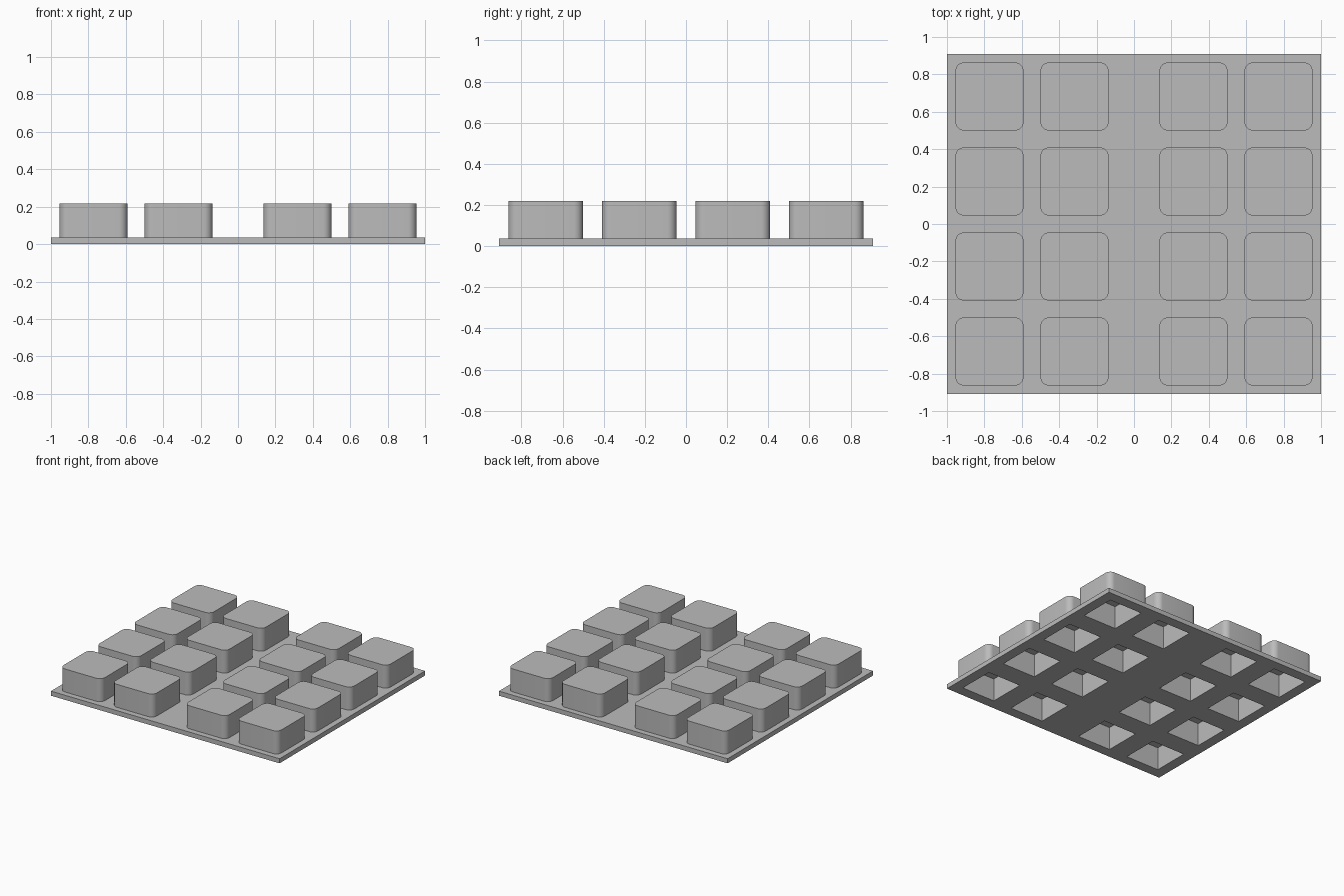
import bpy, bmesh, math
from mathutils import Matrix

default = bpy.data.objects.get("Cube")
if default:
    bpy.data.objects.remove(default, do_unlink=True)

U = 2 / 44                 # design unit
BASE, KEY_H = 0.8 * U, 4 * U
KEY, WALL, RADIUS = 8 * U, 0.8 * U, U
COLUMNS = [x * U for x in (-17, -7, 7, 17)]
ROWS = [y * U for y in (-15, -5, 5, 15)]

# Single grey plastic
grey = bpy.data.materials.new("grey plastic")
grey.use_nodes = True
tone = (0.5, 0.5, 0.5, 1)
grey.diffuse_color = tone
grey.node_tree.nodes["Principled BSDF"].inputs["Base Color"].default_value = tone


def add_box(bm, size, center):
    matrix = Matrix.Translation(center) @ Matrix.Diagonal((*size, 1))
    bmesh.ops.create_cube(bm, size=1, matrix=matrix)


def to_mesh(bm, name):
    mesh = bpy.data.meshes.new(name)
    bm.to_mesh(mesh)
    bm.free()
    mesh.materials.append(grey)
    return mesh


def place(name, mesh, location=(0, 0, 0)):
    obj = bpy.data.objects.new(name, mesh)
    obj.location = location
    bpy.context.collection.objects.link(obj)
    return obj


def hollow(obj):
    cut = obj.modifiers.new("pocket", "BOOLEAN")
    cut.operation = "DIFFERENCE"
    cut.solver = "EXACT"
    cut.object = cutter


# Square pockets that open through the underside into every key
bm = bmesh.new()
bottom, ceiling = -0.1, BASE + KEY_H - WALL
opening = KEY - 2 * WALL
for x in COLUMNS:
    for y in ROWS:
        add_box(bm, (opening, opening, ceiling - bottom), (x, y, (ceiling + bottom) / 2))
cutter = place("pocket_cutter", to_mesh(bm, "pocket_cutter"))
cutter.hide_render = True
cutter.display_type = "WIRE"

# Base plate
bm = bmesh.new()
add_box(bm, (44 * U, 40 * U, BASE), (0, 0, BASE / 2))
hollow(place("base_plate", to_mesh(bm, "base_plate")))

# Key cap with rounded upright corners, shared by all keys
bm = bmesh.new()
add_box(bm, (KEY, KEY, KEY_H), (0, 0, KEY_H / 2))
upright = [e for e in bm.edges if abs(e.verts[0].co.z - e.verts[1].co.z) > 0.01]
bmesh.ops.bevel(bm, geom=upright, offset=RADIUS, segments=8, profile=0.5, affect="EDGES")
for face in bm.faces:
    face.smooth = True
key_mesh = to_mesh(bm, "key_cap")
key_mesh.set_sharp_from_angle(angle=math.radians(30))

for c, x in enumerate(COLUMNS, 1):
    for r, y in enumerate(ROWS, 1):
        hollow(place(f"key_cap_column{c}_row{r}", key_mesh, (x, y, BASE)))
